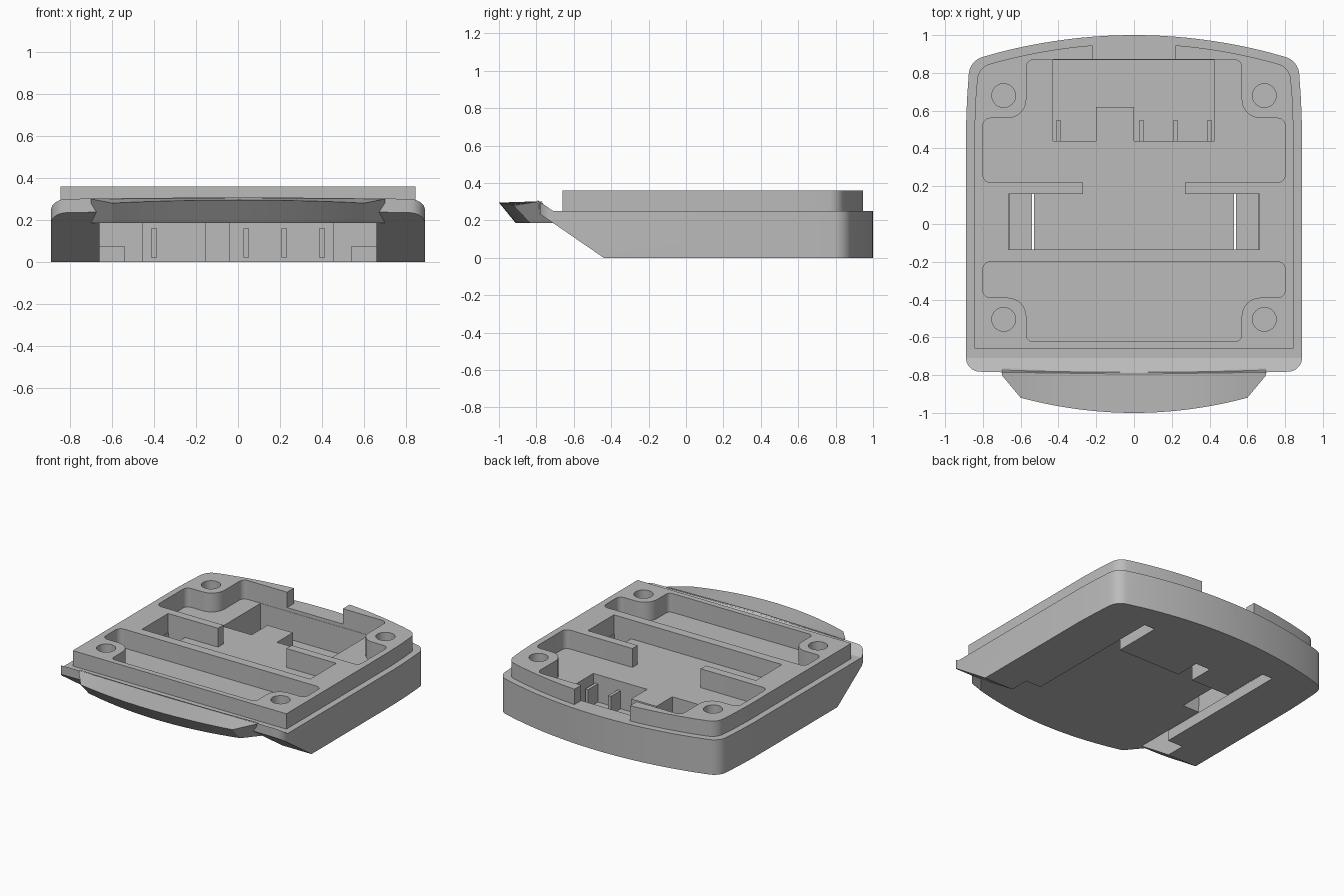
import bpy, bmesh, math
from mathutils import Vector

cube = bpy.data.objects.get("Cube")
if cube:
    bpy.data.objects.remove(cube, do_unlink=True)

grey = bpy.data.materials.new("plain grey")
grey.use_nodes = True
COLOR = (0.5, 0.5, 0.5, 1)
grey.diffuse_color = COLOR
grey.node_tree.nodes["Principled BSDF"].inputs["Base Color"].default_value = COLOR


def finish(name, bm):
    bmesh.ops.recalc_face_normals(bm, faces=bm.faces)
    mesh = bpy.data.meshes.new(name)
    bm.to_mesh(mesh)
    bm.free()
    mesh.materials.append(grey)
    ob = bpy.data.objects.new(name, mesh)
    bpy.context.collection.objects.link(ob)
    return ob


def rounded(points, steps=8):
    """Fillet every (x, y, radius) corner of a closed polygon."""
    out = []
    for i, p in enumerate(points):
        c = Vector(p[:2])
        r = p[2] if len(p) > 2 else 0
        if not r:
            out.append(c)
            continue
        a = (Vector(points[i - 1][:2]) - c).normalized()
        b = (Vector(points[(i + 1) % len(points)][:2]) - c).normalized()
        half = a.angle(b) / 2
        centre = c + (a + b).normalized() * r / math.sin(half)
        start = c + a * r / math.tan(half) - centre
        end = c + b * r / math.tan(half) - centre
        sweep = start.angle_signed(end)
        for k in range(steps + 1):
            t = -sweep * k / steps
            out.append(centre + Vector((start.x * math.cos(t) - start.y * math.sin(t),
                                        start.x * math.sin(t) + start.y * math.cos(t))))
    return out


def mirrored(half):
    other = [(-p[0], *p[1:]) for p in reversed(half) if abs(p[0]) > 1e-5]
    return half + other


def prism(name, points, z0, z1):
    bm = bmesh.new()
    face = bm.faces.new([bm.verts.new((p[0], p[1], z0)) for p in points])
    ext = bmesh.ops.extrude_face_region(bm, geom=[face])
    bmesh.ops.translate(bm, vec=(0, 0, z1 - z0),
                        verts=[v for v in ext["geom"] if isinstance(v, bmesh.types.BMVert)])
    return finish(name, bm)


def box(name, x0, x1, y0, y1, z0, z1):
    return prism(name, [(x0, y0), (x1, y0), (x1, y1), (x0, y1)], z0, z1)


def combine(target, tool, operation="DIFFERENCE"):
    mod = target.modifiers.new("combine", "BOOLEAN")
    mod.operation, mod.object, mod.solver = operation, tool, "EXACT"
    bpy.context.view_layer.objects.active = target
    bpy.ops.object.modifier_apply(modifier=mod.name)
    bpy.data.objects.remove(tool, do_unlink=True)


def outline(width, front, back, corner, bow, radius):
    """Half plan: straight side, tight rear corner, gently bowed rear edge."""
    half = [(width, 0.5), (width - 0.006, 0.66), (width - 0.02, back - bow, radius)]
    for k in range(11):
        x = 0.7 * (1 - k / 10)
        half.append((x, back - bow * (x / (width - 0.02)) ** 2))
    return rounded(mirrored(front + half))


# Lower body, trimmed to its sloping side profile
housing = prism("housing", outline(0.89, [(0, -0.795), (0.7, -0.785), (0.89, -0.78, 0.075)],
                                   1.0, 0.1, 0.135, 0.1), 0, 0.4)
profile = [(-0.44, 0), (1.2, 0), (1.2, 0.25), (-0.71, 0.25), (-0.8, 0.312), (-0.8, 0.247)]
trim = prism("trim", profile, -1.2, 1.2)
for v in trim.data.vertices:
    y, z, x = v.co
    v.co = (x, y, z)
combine(housing, trim, "INTERSECT")

# Raised lip
lip = prism("lip", outline(0.845, [(0.845, -0.66)], 0.955, 0.1, 0.125, 0.09), 0.2, 0.36)
combine(housing, lip, "UNION")

# Channel underneath, running around the connector well, with a ledge on each side
def channel(width, z0, z1):
    half = [(width, -1.2), (width, 0.75), (0.455, 0.75), (0.455, 0.40)]
    notch = [(-0.04, 0.40), (-0.04, 0.58), (-0.155, 0.58), (-0.155, 0.40)]
    return prism("channel", half + notch + [(-x, y) for x, y in reversed(half)], z0, z1)

combine(housing, channel(0.66, 0.075, 0.185))
combine(housing, channel(0.54, -0.1, 0.1))
combine(housing, box("channel_mouth", -0.66, 0.66, -1.2, -0.3, -0.1, 0.12))

# Shallow trays in the top
FLOOR, ABOVE = 0.225, 0.5
front_tray = [(0.8, -0.2, 0.04), (0.8, -0.39, 0.04), (0.57, -0.39, 0.1), (0.57, -0.62, 0.03)]
combine(housing, prism("front_tray", rounded(mirrored(front_tray)), FLOOR, ABOVE))
rear_tray = [(0.665, -0.135), (0.665, 0.16), (0.27, 0.16), (0.27, 0.22), (0.8, 0.22, 0.04),
             (0.8, 0.56, 0.04), (0.57, 0.56, 0.1), (0.57, 0.87, 0.04)]
combine(housing, prism("rear_tray", rounded(mirrored(rear_tray)), FLOOR, ABOVE))

# Deep connector well and the gap in the rear of the lip
well = [(0.425, 0.44), (0.425, 0.868), (-0.43, 0.868), (-0.43, 0.44),
        (-0.2, 0.44), (-0.2, 0.62), (0, 0.62), (0, 0.44)]
combine(housing, prism("well", well, 0.03, 0.3))
combine(housing, box("lip_gap", -0.22, 0.22, 0.8, 1.2, 0.25, ABOVE))

# Openings at the tray ends and screw holes in the corners
for side in (-1, 1):
    a, b = sorted((side * 0.53, side * 0.66))
    combine(housing, box("end_opening", a, b, -0.135, 0.16, 0.15, 0.3))
    for y in (0.68, -0.505):
        ring = [(side * 0.69 + 0.063 * math.cos(t * math.pi / 16),
                 y + 0.063 * math.sin(t * math.pi / 16)) for t in range(32)]
        combine(housing, prism("screw_hole", ring, 0.2, ABOVE))

# Contact slots in the well front, with a rib behind each
ribs = []
for x in (-0.4, 0.04, 0.22, 0.4):
    combine(housing, box("slot", x - 0.011, x + 0.011, 0.3, 0.42, 0.02, 0.16))
    ribs.append(box("contact_rib", x - 0.011, x + 0.011, 0.43, 0.55, 0.025, 0.16))

# Front finger flap, lofted across its width
bm = bmesh.new()
stations = [-0.7] + [0.6 * k / 10 for k in range(-10, 11)] + [0.7]
sections = []
for x in stations:
    t = (x / 0.6) ** 2
    y, z = (-1 + 0.08 * t, 0.295 - 0.015 * t) if abs(x) < 0.65 else (-0.8, 0.3)
    rear = -0.795 + 0.012 * (x / 0.7) ** 2
    corners = [(rear + 0.01, 0.302), (y, z), (y + 0.09, 0.185), (-0.69, 0.185)]
    sections.append([bm.verts.new((x, cy, cz)) for cy, cz in corners])
for s, n in zip(sections, sections[1:]):
    for k in range(4):
        bm.faces.new((s[k], s[k - 1], n[k - 1], n[k]))
bm.faces.new(sections[0])
bm.faces.new(sections[-1])
flap = finish("finger_flap", bm)

# Smooth curves, crisp edges
bpy.ops.object.select_all(action="DESELECT")
for ob in [housing, flap] + ribs:
    ob.select_set(True)
bpy.context.view_layer.objects.active = housing
bpy.ops.object.shade_smooth_by_angle(angle=math.radians(25))
